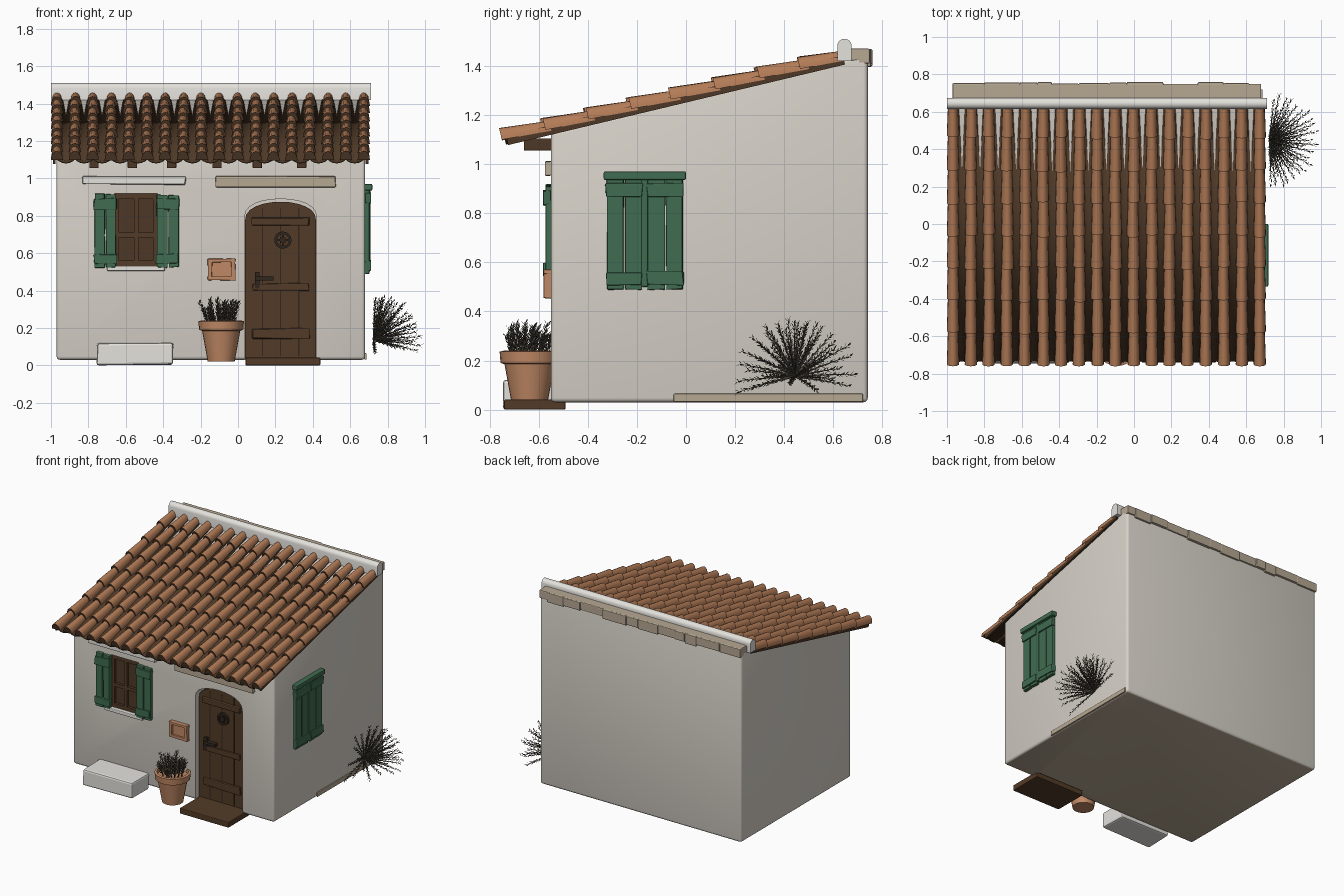
import bpy, bmesh, math, random
from mathutils import Vector, Matrix

if "Cube" in bpy.data.objects:
    bpy.data.objects.remove(bpy.data.objects["Cube"])

random.seed(4)
U = random.uniform


def mat(name, r, g, b):
    m = bpy.data.materials.new(name)
    m.diffuse_color = (r, g, b, 1)
    m.use_nodes = True
    m.node_tree.nodes["Principled BSDF"].inputs["Base Color"].default_value = m.diffuse_color
    return m


PLASTER = mat("plaster", 0.68, 0.64, 0.58)
WHITE = mat("white_lime", 0.78, 0.76, 0.72)
STONE = mat("beige_stone", 0.47, 0.39, 0.29)
TILE = mat("terracotta_tile", 0.45, 0.20, 0.095)
POT = mat("pot_clay", 0.53, 0.25, 0.13)
DARK = mat("roof_brown", 0.075, 0.04, 0.02)
WOOD = mat("door_wood", 0.085, 0.043, 0.02)
IRON = mat("iron", 0.03, 0.02, 0.014)
GREEN = mat("shutter_green", 0.05, 0.15, 0.08)
LEAF = mat("dry_leaf", 0.095, 0.082, 0.06)


def make(name, bm, mats, angle=40, bevel=0):
    bmesh.ops.recalc_face_normals(bm, faces=bm.faces[:])
    me = bpy.data.meshes.new(name)
    bm.to_mesh(me)
    bm.free()
    for m in mats if isinstance(mats, list) else [mats]:
        me.materials.append(m)
    if angle:
        for p in me.polygons:
            p.use_smooth = True
        me.set_sharp_from_angle(angle=math.radians(angle))
    ob = bpy.data.objects.new(name, me)
    bpy.context.collection.objects.link(ob)
    if bevel:
        md = ob.modifiers.new("soft_edges", 'BEVEL')
        md.width, md.segments = bevel, 2
    return ob


def add_box(bm, x0, x1, y0, y1, z0, z1, wob=0):
    M = Matrix.Translation(((x0 + x1) / 2, (y0 + y1) / 2, (z0 + z1) / 2)) @ \
        Matrix.Diagonal((x1 - x0, y1 - y0, z1 - z0, 1))
    vs = bmesh.ops.create_cube(bm, size=1, matrix=M)["verts"]
    for v in vs:
        v.co += Vector((U(-wob, wob), 0, U(-wob, wob)))


def box(name, m, *dims, bevel=0.006, wob=0):
    bm = bmesh.new()
    add_box(bm, *dims, wob=wob)
    return make(name, bm, m, 0, bevel)


def prism(pts, axis, a, b):
    """Extrude a 2D outline along x or y."""
    bm = bmesh.new()
    put = (lambda p, t: (t, *p)) if axis == 'x' else (lambda p, t: (p[0], t, p[1]))
    f = bm.faces.new([bm.verts.new(put(p, a)) for p in pts])
    r = bmesh.ops.extrude_face_region(bm, geom=[f])
    d = Vector((b - a, 0, 0)) if axis == 'x' else Vector((0, b - a, 0))
    bmesh.ops.translate(bm, vec=d, verts=[g for g in r["geom"] if isinstance(g, bmesh.types.BMVert)])
    bmesh.ops.recalc_face_normals(bm, faces=bm.faces[:])
    return bm


def arch(x0, x1, z0, zs, zt, n=12):
    c, h = (x0 + x1) / 2, (x1 - x0) / 2
    top = [(c + h * math.cos(math.pi * i / n), zs + (zt - zs) * math.sin(math.pi * i / n) ** 0.8)
           for i in range(n + 1)]
    return [(x0, z0), (x1, z0)] + top


# House body with door and window recesses
bm = prism([(-0.55, 0.03), (0.74, 0.03), (0.74, 1.45), (-0.55, 1.13)], 'x', -0.97, 0.68)
bmesh.ops.bevel(bm, geom=bm.edges[:], offset=0.018, segments=3, affect='EDGES', profile=0.5)
body = make("house_body", bm, [PLASTER, STONE], 0)
cutters = [make("door_cutter", prism(arch(0.035, 0.42, -0.1, 0.79, 0.89), 'y', -0.8, -0.48), PLASTER, 0),
           box("window_cutter", PLASTER, -0.66, -0.43, -0.8, -0.51, 0.53, 0.92, bevel=0)]
for c in cutters:
    md = body.modifiers.new("cut", 'BOOLEAN')
    md.object, md.solver = c, 'EXACT'
dg = bpy.context.evaluated_depsgraph_get()
me = bpy.data.meshes.new_from_object(body.evaluated_get(dg))
body.modifiers.clear()
body.data = me
for c in cutters:
    bpy.data.objects.remove(c)
for p in me.polygons:
    p.use_smooth = True
    p.material_index = 1 if p.normal.z < -0.9 and p.center.z < 0.1 else 0
me.set_sharp_from_angle(angle=math.radians(35))
box("plaster_foot", STONE, 0.675, 0.687, -0.05, 0.72, 0.032, 0.065, bevel=0.003)

# Roof frame: s runs up the slope, h is the height above it
A = math.atan(0.239)
N, X0, PITCH, LEN, ROWS = 18, -0.968, 0.0965, 1.43, 8


def roof(x, s, h):
    return (x, -0.75 + s * math.cos(A) - h * math.sin(A), 1.10 + s * math.sin(A) + h * math.cos(A))


# Dark channel tiles
bm = bmesh.new()
prev = None
for i in range((N - 1) * 6 + 1):
    x, h = X0 + PITCH * i / 6, 0.012 - 0.022 * abs(math.sin(math.pi * i / 6))
    cur = [bm.verts.new(roof(x, s, h)) for s in (0.012, LEN)]
    if prev:
        bm.faces.new((prev[0], cur[0], cur[1], prev[1]))
    prev = cur
ob = make("roof_channels", bm, DARK)
md = ob.modifiers.new("thickness", 'SOLIDIFY')
md.thickness = 0.014

# Curved cover tiles in overlapping rows, dark at their open ends
bm = bmesh.new()
for i in range(N):
    for r in range(ROWS):
        cx = X0 + PITCH * i + U(-0.003, 0.003) * (0 < i < N - 1)
        s0 = LEN / ROWS * r + U(-0.008, 0.008) * (r > 0)
        s1 = min(s0 + 0.205, LEN)
        ends = []
        for s, w, lift in ((s0, 0.033, 0.010 + U(-0.002, 0.002)), (s1, 0.026, 0.0)):
            ends.append([bm.verts.new(roof(cx + w * math.cos(math.pi * k / 8), s,
                        lift - 0.012 + (w + 0.015) * math.sin(math.pi * k / 8))) for k in range(9)])
        for k in range(8):
            bm.faces.new((ends[0][k], ends[0][k + 1], ends[1][k + 1], ends[1][k]))
        bm.faces.new(ends[0]).material_index = 1
        bm.faces.new(ends[1][::-1]).material_index = 1
make("roof_tiles", bm, [TILE, DARK], 50)

# Rake boards under the roof edges
for side, x in (("left", -0.99), ("right", 0.683)):
    bm = bmesh.new()
    a = [bm.verts.new(roof(x + dx, s, h)) for dx in (0, 0.014)
         for s, h in ((0.02, 0.01), (LEN, 0.01), (LEN, -0.028), (0.02, -0.028))]
    bmesh.ops.convex_hull(bm, input=a)
    make("rake_board_" + side, bm, DARK, 0)

# Ridge cap and back coping
cap = [(0.645 + 0.029 * math.cos(math.pi * k / 8), 1.482 + 0.028 * math.sin(math.pi * k / 8)) for k in range(9)]
make("ridge_cap", prism([(0.674, 1.42)] + cap + [(0.616, 1.42)], 'x', -1.0, 0.712), WHITE)
box("back_coping", STONE, -0.97, 0.68, 0.655, 0.748, 1.42, 1.47)
x = -0.97
k = 0
while x < 0.66:
    w = min(U(0.07, 0.2), 0.68 - x)
    box(f"coping_stone_{k}", STONE, x, x + w, 0.70, U(0.748, 0.76), U(1.395, 1.41), 1.468, bevel=0.005)
    x += w
    k += 1

# Rafter ends
for k, x in enumerate((-0.77, -0.565, -0.355, -0.112, 0.103, 0.34)):
    box(f"rafter_{k}", DARK, x - 0.025, x + 0.025, -0.66, -0.5, 1.055, 1.105, bevel=0.004)

# Lintels and sill
box("window_lintel", WHITE, -0.83, -0.28, -0.575, -0.53, 0.965, 1.01, wob=0.006)
box("door_lintel", STONE, -0.12, 0.52, -0.575, -0.53, 0.95, 1.01, wob=0.005)
box("window_sill", WHITE, -0.70, -0.39, -0.568, -0.51, 0.505, 0.532)

# Window frame and panes
bm = bmesh.new()
for d in ((-0.66, -0.635, 0.53, 0.92), (-0.455, -0.43, 0.53, 0.92), (-0.557, -0.533, 0.53, 0.92),
          (-0.66, -0.43, 0.53, 0.56), (-0.66, -0.43, 0.89, 0.92), (-0.66, -0.43, 0.685, 0.71)):
    add_box(bm, d[0], d[1], -0.54, -0.505, d[2], d[3])
make("window_frame", bm, WOOD, 0)
box("window_panes", DARK, -0.66, -0.43, -0.52, -0.512, 0.53, 0.92, bevel=0)


# Shutters: planks with two battens, turned to face the right for the side wall
def shutter(name, x0, x1, z0, z1, wall, planks, turn=0):
    bm = bmesh.new()
    w = (x1 - x0) / planks
    for k in range(planks):
        add_box(bm, x0 + k * w + 0.003, x0 + (k + 1) * w - 0.003, wall - 0.022, wall + 0.012,
                z0 + U(0, 0.01), z1 - U(0, 0.01), wob=0.003)
    for za, zb in ((z0 + 0.025, z0 + 0.075), (z1 - 0.085, z1 - 0.03)):
        add_box(bm, x0, x1, wall - 0.032, wall, za, zb, wob=0.006)
    bm.transform(Matrix.Rotation(turn, 4, 'Z'))
    make(name, bm, GREEN, 0, 0.004)


shutter("shutter_left", -0.77, -0.65, 0.52, 0.92, -0.55, 2)
shutter("shutter_right", -0.435, -0.315, 0.52, 0.92, -0.55, 2)
shutter("side_shutter_front", -0.325, -0.178, 0.485, 0.95, -0.68, 2, math.pi / 2)
shutter("side_shutter_back", -0.158, -0.01, 0.485, 0.95, -0.68, 2, math.pi / 2)
box("side_shutter_stile", GREEN, 0.67, 0.708, -0.182, -0.154, 0.50, 0.95)
box("side_shutter_head", GREEN, 0.67, 0.718, -0.335, 0.0, 0.935, 0.97)

# Door with planks, battens, ring and latch
make("door", prism(arch(0.037, 0.418, 0.035, 0.77, 0.875), 'y', -0.51, -0.475), WOOD, 0)
bm = bmesh.new()
for x in (0.13, 0.228, 0.325):
    add_box(bm, x - 0.003, x + 0.003, -0.513, -0.505, 0.05, 0.84)
make("door_grooves", bm, IRON, 0)
for k, (z, h) in enumerate(((0.17, 0.055), (0.42, 0.035), (0.77, 0.04))):
    box(f"door_batten_{k}", WOOD, 0.075, 0.38, -0.526, -0.50, z - h / 2, z + h / 2, wob=0.006)
bm = bmesh.new()
for k in range(16):
    a, b = (2 * math.pi * (k + j) / 16 for j in (0, 1))
    q = [[bm.verts.new((0.24 + r * math.cos(t), y, 0.67 + r * math.sin(t)))
          for r, y in ((0.046, -0.51), (0.046, -0.525), (0.032, -0.525), (0.032, -0.51))] for t in (a, b)]
    for j in range(4):
        bm.faces.new((q[0][j], q[0][(j + 1) % 4], q[1][(j + 1) % 4], q[1][j]))
bmesh.ops.remove_doubles(bm, verts=bm.verts[:], dist=0.0005)
add_box(bm, 0.225, 0.255, -0.53, -0.50, 0.655, 0.685)
add_box(bm, 0.234, 0.246, -0.522, -0.51, 0.63, 0.71)
add_box(bm, 0.20, 0.28, -0.522, -0.51, 0.664, 0.676)
make("door_knocker", bm, IRON, 0)
bm = bmesh.new()
add_box(bm, 0.09, 0.19, -0.54, -0.51, 0.455, 0.475)
add_box(bm, 0.09, 0.115, -0.53, -0.505, 0.41, 0.50)
make("door_latch", bm, IRON, 0)
box("door_step", WOOD, 0.04, 0.44, -0.74, -0.49, 0.0, 0.042)

# Bench block and wall plaque
box("stone_bench", WHITE, -0.755, -0.35, -0.745, -0.54, 0.0, 0.118, bevel=0.012, wob=0.006)
bm = bmesh.new()
add_box(bm, -0.155, -0.02, -0.565, -0.54, 0.46, 0.565)
for d in ((-0.16, -0.015, 0.55, 0.57), (-0.16, -0.015, 0.455, 0.475),
          (-0.16, -0.138, 0.455, 0.57), (-0.037, -0.015, 0.455, 0.57)):
    add_box(bm, d[0], d[1], -0.58, -0.54, d[2], d[3], wob=0.003)
make("wall_plaque", bm, POT, 0, 0.003)

# Flower pot
PC = Vector((-0.09, -0.637, 0))
bm = bmesh.new()
prof = [(0.001, 0.02), (0.072, 0.02), (0.102, 0.185), (0.118, 0.19), (0.122, 0.236),
        (0.106, 0.24), (0.10, 0.215), (0.001, 0.215)]
vs = [bm.verts.new(PC + Vector((r, 0, z))) for r, z in prof]
es = [bm.edges.new(p) for p in zip(vs, vs[1:])]
bmesh.ops.spin(bm, geom=vs + es, cent=PC, axis=(0, 0, 1), angle=2 * math.pi, steps=24, use_duplicate=False)
bmesh.ops.remove_doubles(bm, verts=bm.verts[:], dist=0.0004)
make("flower_pot", bm, POT)


# Leafy sprigs: thin tapered stem with small pointed leaves
def sprig(bm, p, d, L, curl, leaves, size):
    d = d.normalized()
    side = d.orthogonal().normalized()
    up = d.cross(side)
    at = lambda t: p + d * (L * t) - Vector((0, 0, curl * L * t * t))
    rings = [[bm.verts.new(at(t) + 0.005 * (1.1 - t) * (side * math.cos(a) + up * math.sin(a)))
              for a in (0, 2.09, 4.19)] for t in (0, 0.33, 0.66, 1)]
    for r0, r1 in zip(rings, rings[1:]):
        for k in range(3):
            bm.faces.new((r0[k], r0[(k + 1) % 3], r1[(k + 1) % 3], r1[k]))
    for k in range(leaves):
        q, a = at(0.2 + 0.8 * k / leaves), k * 2.4
        o = side * math.cos(a) + up * math.sin(a)
        w = (side * -math.sin(a) + up * math.cos(a)) * size * 0.22
        m, tip = q + (o + d) * size * 0.4, q + (o * 0.8 + d) * size
        bm.faces.new([bm.verts.new(c) for c in (q, m + w, tip, m - w)])


bm = bmesh.new()
for k in range(26):
    a, r = k * 2.4, 0.09 * math.sqrt((k + 0.5) / 26)
    o = Vector((math.cos(a), math.sin(a), 0))
    sprig(bm, PC + o * r * 0.8 + Vector((0, 0, 0.21)), o * r * 4 + Vector((U(-.15, .15), U(-.1, .1), 1)),
          U(0.10, 0.175) - r * 0.3, 0.05, 22, 0.021)
make("pot_plant", bm, LEAF, 0)

bm = bmesh.new()
for k in range(44):
    az, el = math.radians(-88 + 176 * ((k * 0.618) % 1)), math.radians(-12 + 92 * k / 43)
    d = Vector((math.cos(az) * math.cos(el), math.sin(az) * math.cos(el), math.sin(el)))
    sprig(bm, Vector((0.725, 0.445, 0.135)), d, U(0.235, 0.275), 0.06, 30, 0.016)
make("side_bush", bm, LEAF, 0)
